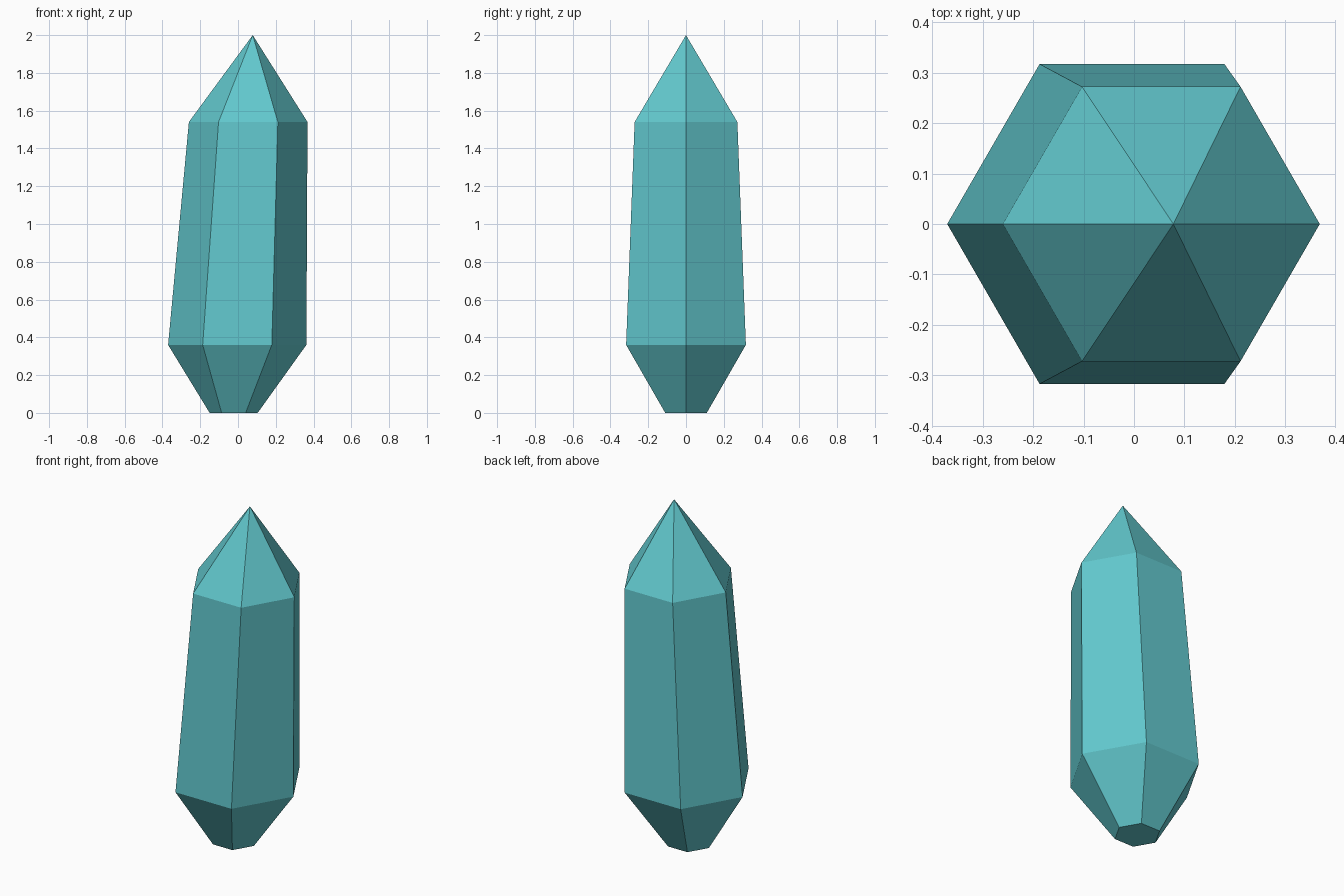
import bpy, bmesh
from math import cos, sin, pi

cube = bpy.data.objects.get("Cube")
if cube:
    bpy.data.objects.remove(cube, do_unlink=True)

SIDES = 6
# Hexagonal rings from the base up: centre x, radius, height
RINGS = [(-0.023, 0.127, 0.0), (-0.004, 0.366, 0.36), (0.054, 0.314, 1.54)]
TIP = (0.078, 0.0, 2.0)

# Teal crystal colour
teal = bpy.data.materials.new("teal_crystal")
teal.use_nodes = True
colour = (0.122, 0.58, 0.615, 1.0)
teal.diffuse_color = colour
teal.node_tree.nodes["Principled BSDF"].inputs["Base Color"].default_value = colour

# Leaning crystal: tapered base, long shaft and pointed tip
bm = bmesh.new()
rings = []
for cx, radius, z in RINGS:
    angles = [2 * pi * i / SIDES for i in range(SIDES)]
    rings.append([bm.verts.new((cx + radius * cos(a), radius * sin(a), z)) for a in angles])
tip = bm.verts.new(TIP)

bm.faces.new(rings[0][::-1])
for i in range(SIDES):
    j = (i + 1) % SIDES
    for low, high in zip(rings, rings[1:]):
        bm.faces.new((low[i], low[j], high[j], high[i]))
    bm.faces.new((rings[-1][i], rings[-1][j], tip))
bmesh.ops.recalc_face_normals(bm, faces=bm.faces)

mesh = bpy.data.meshes.new("crystal")
bm.to_mesh(mesh)
bm.free()
mesh.materials.append(teal)
crystal = bpy.data.objects.new("crystal", mesh)
bpy.context.collection.objects.link(crystal)
